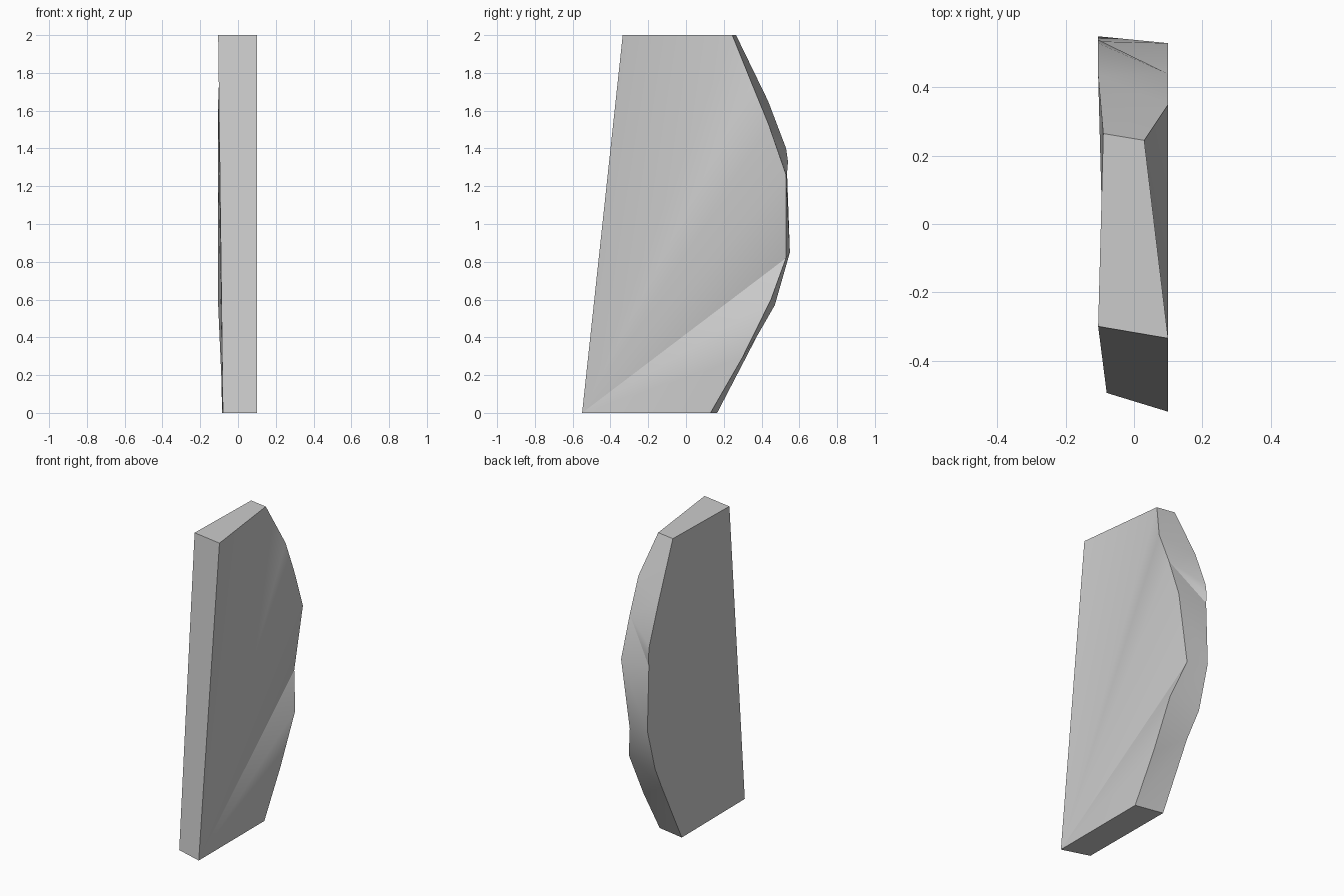
import bpy
import bmesh
import math
from mathutils import Vector

default_cube = bpy.data.objects.get("Cube")
if default_cube:
    bpy.data.objects.remove(default_cube, do_unlink=True)


def make_material(name, grey):
    material = bpy.data.materials.new(name)
    material.use_nodes = True
    colour = (grey, grey, grey, 1)
    material.diffuse_color = colour
    material.node_tree.nodes["Principled BSDF"].inputs["Base Color"].default_value = colour
    return material


# Front edges, bottom then top, on the left (+x) and right (-x) sides
left_front = [(.1, -.55, 0), (.1, -.335, 2)]
right_front = [(-.08, -.495, 0), (-.105, -.3, 2)]

# Curved back rims, from the top down
left_rim = [(.03, .245, 2), (.1, .35, 1.74), (.1, .44, 1.52), (.1, .53, 1.26),
            (.037, .53, .82), (.1, .45, .6), (.1, .297, .29), (.1, .13, 0)]
right_rim = [(-.09, .265, 2), (-.105, .435, 1.65), (-.105, .53, 1.4),
             (-.105, .54, 1.33), (-.105, .535, 1.27), (-.105, .55, .85),
             (-.105, .47, .57), (-.09, .378, .41), (-.085, .165, 0)]

bm = bmesh.new()


def add_points(points):
    return [bm.verts.new(Vector(point)) for point in points]


def fan(outline):
    """Cover a side with triangles that spread from its first corner."""
    hub = outline[0]
    for near, far in zip(outline[1:], outline[2:]):
        bm.faces.new((hub, near, far))


def stitch(rim_a, rim_b):
    """Join two rims with triangles, stepping down the higher one first."""
    a, b = 0, 0
    while a < len(rim_a) - 1 or b < len(rim_b) - 1:
        step_a = b == len(rim_b) - 1 or (
            a < len(rim_a) - 1 and rim_a[a + 1].co.z >= rim_b[b + 1].co.z)
        if step_a:
            bm.faces.new((rim_a[a], rim_b[b], rim_a[a + 1]))
            a += 1
        else:
            bm.faces.new((rim_a[a], rim_b[b], rim_b[b + 1]))
            b += 1


lf, rf = add_points(left_front), add_points(right_front)
lr, rr = add_points(left_rim), add_points(right_rim)

# Broad sides, curved back, then the flat front, top and bottom
fan(lf + lr)
fan(rf + rr)
stitch(lr, rr)
bm.faces.new((lf[0], lf[1], rf[1], rf[0]))
bm.faces.new((lf[1], lr[0], rr[0], rf[1]))
bm.faces.new((lf[0], lr[-1], rr[-1], rf[0]))
bmesh.ops.recalc_face_normals(bm, faces=bm.faces[:])

mesh = bpy.data.meshes.new("curved_slab")
bm.to_mesh(mesh)
bm.free()
mesh.materials.append(make_material("plain grey", .6))
slab = bpy.data.objects.new("curved_slab", mesh)
bpy.context.collection.objects.link(slab)

# Soft shading on the sides and back, sharp outer edges
bpy.ops.object.select_all(action="DESELECT")
slab.select_set(True)
bpy.context.view_layer.objects.active = slab
bpy.ops.object.shade_smooth_by_angle(angle=math.radians(35))
